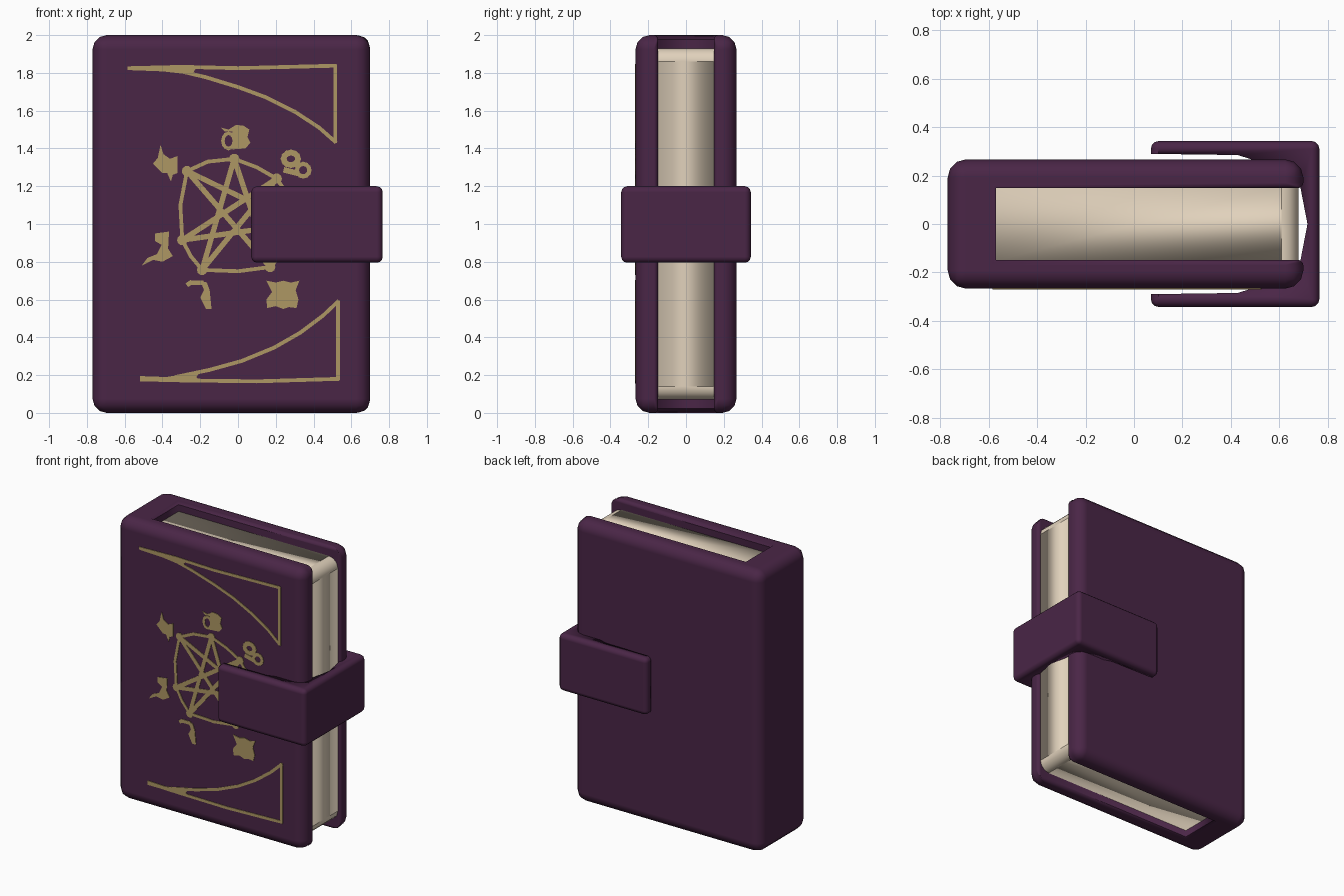
import bpy, bmesh, math
from mathutils import Vector

if "Cube" in bpy.data.objects:
    bpy.data.objects.remove(bpy.data.objects["Cube"])


def material(name, rgb):
    m = bpy.data.materials.new(name)
    m.diffuse_color = (*rgb, 1)
    m.use_nodes = True
    m.node_tree.nodes["Principled BSDF"].inputs["Base Color"].default_value = m.diffuse_color
    return m


PURPLE = material("purple leather", (0.068, 0.019, 0.062))
CREAM = material("cream paper", (0.75, 0.64, 0.50))
GOLD = material("old gold", (0.42, 0.31, 0.125))


def finish(bm, name, mat, smooth=True):
    bmesh.ops.recalc_face_normals(bm, faces=bm.faces)
    for f in bm.faces:
        f.smooth = smooth
    me = bpy.data.meshes.new(name)
    bm.to_mesh(me)
    bm.free()
    me.materials.append(mat)
    ob = bpy.data.objects.new(name, me)
    bpy.context.collection.objects.link(ob)
    return ob


def prism(name, profile, z0, z1, mat, width, weight):
    """Extrude an xy profile upwards, then bevel edges by weight(mid rule)."""
    bm = bmesh.new()
    face = bm.faces.new([bm.verts.new((x, y, z0)) for x, y in profile])
    ext = bmesh.ops.extrude_face_region(bm, geom=[face])["geom"]
    top = [v for v in ext if isinstance(v, bmesh.types.BMVert)]
    bmesh.ops.translate(bm, verts=top, vec=(0, 0, z1 - z0))
    layer = bm.edges.layers.float.new("bevel_weight_edge")
    for e in bm.edges:
        e[layer] = weight(e.verts[0].co, e.verts[1].co)
    ob = finish(bm, name, mat)
    mod = ob.modifiers.new("rounding", "BEVEL")
    mod.limit_method = "WEIGHT"
    mod.width = width
    mod.segments = 3
    mod.use_clamp_overlap = False
    mod.harden_normals = True
    return ob


def mirrored(half):
    return half + [(x, -y) for x, y in reversed(half) if y != 0]


# Cover: spine and two boards as one U profile
def cover_weight(a, b):
    if abs(a.y) > 0.2 or abs(b.y) > 0.2:
        return 1.0
    if a.x < 0 and b.x < 0 and abs(a.z - b.z) > 1:
        return 0.0
    return 0.3


prism("cover", mirrored([(-0.77, -0.267), (0.70, -0.267), (0.70, -0.148), (-0.57, -0.148)]),
      0, 2, PURPLE, 0.075, cover_weight)


# Page block with rounded fore-edge corners
def page_weight(a, b):
    return 1.0 if a.x > 0 and b.x > 0 and abs(a.y - b.y) > 0.1 else 0.0


prism("pages", mirrored([(-0.58, -0.155), (0.68, -0.155)]), 0.07, 1.93, CREAM, 0.07, page_weight)


# Clasp strap wrapping the fore edge
def strap_weight(a, b):
    return 1.0 if abs(a.y) > 0.34 or abs(b.y) > 0.34 else 0.0


prism("clasp_strap", mirrored([(0.717, 0), (0.688, 0.15), (0.50, 0.262), (0.43, 0.285), (0.07, 0.29),
                               (0.07, 0.343), (0.766, 0.343)]),
      0.795, 1.20, PURPLE, 0.032, strap_weight)


# Gold inlay helpers: thin plates on the front board
FRONT, DEPTH = -0.271, 0.008


def plate(bm, pts):
    face = bm.faces.new([bm.verts.new((x, FRONT, z)) for x, z in pts])
    ext = bmesh.ops.extrude_face_region(bm, geom=[face])["geom"]
    bmesh.ops.translate(bm, verts=[v for v in ext if isinstance(v, bmesh.types.BMVert)],
                        vec=(0, DEPTH, 0))


def stroke(bm, pts, w=0.024, closed=False):
    pts = [Vector(p) for p in pts]
    n = len(pts)
    for i in range(n if closed else n - 1):
        a, b = pts[i], pts[(i + 1) % n]
        d = (b - a).normalized() * w / 2
        s = Vector((-d.y, d.x))
        e = d * 0.6
        plate(bm, [a - e + s, a - e - s, b + e - s, b + e + s])


def dot(bm, c, r, n=10):
    plate(bm, [(c[0] + r * math.cos(2 * math.pi * i / n),
                c[1] + r * math.sin(2 * math.pi * i / n)) for i in range(n)])


def ring(bm, c, rx, rz, w=0.022, n=12):
    stroke(bm, [(c[0] + rx * math.cos(2 * math.pi * i / n),
                 c[1] + rz * math.sin(2 * math.pi * i / n)) for i in range(n)], w, True)


# Corner ornaments: curved triangles with a filled tip
bm = bmesh.new()
stroke(bm, [(-0.57, 1.825), (-0.3, 1.832), (0, 1.825), (0.515, 1.838), (0.515, 1.435), (0.43, 1.51),
            (0.30, 1.595), (0.15, 1.67), (0.0, 1.725), (-0.17, 1.777), (-0.33, 1.815)], 0.02)
plate(bm, [(-0.585, 1.815), (-0.585, 1.835), (-0.2, 1.838), (-0.23, 1.815), (-0.24, 1.79), (-0.40, 1.808)])
finish(bm, "upper_corner_ornament", GOLD, False)
bm = bmesh.new()
stroke(bm, [(-0.51, 0.177), (-0.3, 0.172), (0.1, 0.167), (0.53, 0.18), (0.53, 0.59), (0.45, 0.515),
            (0.33, 0.425), (0.19, 0.345), (0.02, 0.275), (-0.15, 0.228), (-0.33, 0.19)], 0.02)
plate(bm, [(-0.52, 0.165), (-0.52, 0.195), (-0.38, 0.19), (-0.2, 0.217), (-0.22, 0.19), (-0.2, 0.165)])
finish(bm, "lower_corner_ornament", GOLD, False)

# Seven-pointed star inside a seven-sided frame
bm = bmesh.new()
star = [(-0.02, 1.345), (-0.27, 1.28), (-0.295, 0.915), (-0.19, 0.757), (0.17, 0.772), (0.31, 1.0), (0.205, 1.24)]
bows = [(-0.16, 1.33), (-0.305, 1.10), (-0.25, 0.83), (0.0, 0.75), (0.26, 0.87), (0.28, 1.13), (0.10, 1.30)]
for i in range(7):
    stroke(bm, [star[i], bows[i], star[(i + 1) % 7]], 0.02)
    stroke(bm, [star[i], star[(i + 3) % 7]], 0.028)
    dot(bm, star[i], 0.028)
finish(bm, "star_ornament", GOLD, False)

# Small symbols around the star
bm = bmesh.new()
plate(bm, [(-0.09, 1.51), (-0.05, 1.50), (-0.01, 1.525), (0.03, 1.52), (0.06, 1.50), (0.05, 1.46),
           (0.065, 1.43), (0.04, 1.40), (-0.03, 1.395), (-0.03, 1.49), (-0.07, 1.49)])
ring(bm, (-0.05, 1.44), 0.03, 0.04, 0.018)
plate(bm, [(-0.41, 1.42), (-0.395, 1.37), (-0.36, 1.345), (-0.32, 1.36), (-0.32, 1.27), (-0.345, 1.26),
           (-0.355, 1.225), (-0.375, 1.27), (-0.40, 1.27), (-0.45, 1.32), (-0.425, 1.35)])
ring(bm, (0.28, 1.345), 0.038, 0.033, 0.03)
ring(bm, (0.345, 1.285), 0.033, 0.033)
stroke(bm, [(0.25, 1.285), (0.31, 1.27)], 0.03)
plate(bm, [(-0.44, 0.95), (-0.365, 0.96), (-0.37, 0.87), (-0.345, 0.83), (-0.40, 0.80), (-0.45, 0.81),
           (-0.51, 0.78), (-0.48, 0.82), (-0.43, 0.84), (-0.405, 0.89), (-0.44, 0.91)])
stroke(bm, [(-0.265, 0.68), (-0.25, 0.69), (-0.19, 0.69)], 0.024)
plate(bm, [(-0.20, 0.70), (-0.165, 0.69), (-0.15, 0.65), (-0.14, 0.55), (-0.17, 0.55), (-0.20, 0.61),
           (-0.18, 0.65)])
plate(bm, [(0.15, 0.70), (0.20, 0.69), (0.24, 0.70), (0.28, 0.69), (0.325, 0.70), (0.305, 0.65), (0.32, 0.60),
           (0.31, 0.555), (0.27, 0.56), (0.24, 0.55), (0.20, 0.565), (0.155, 0.555), (0.15, 0.60),
           (0.18, 0.64)])
finish(bm, "symbol_ornaments", GOLD, False)
